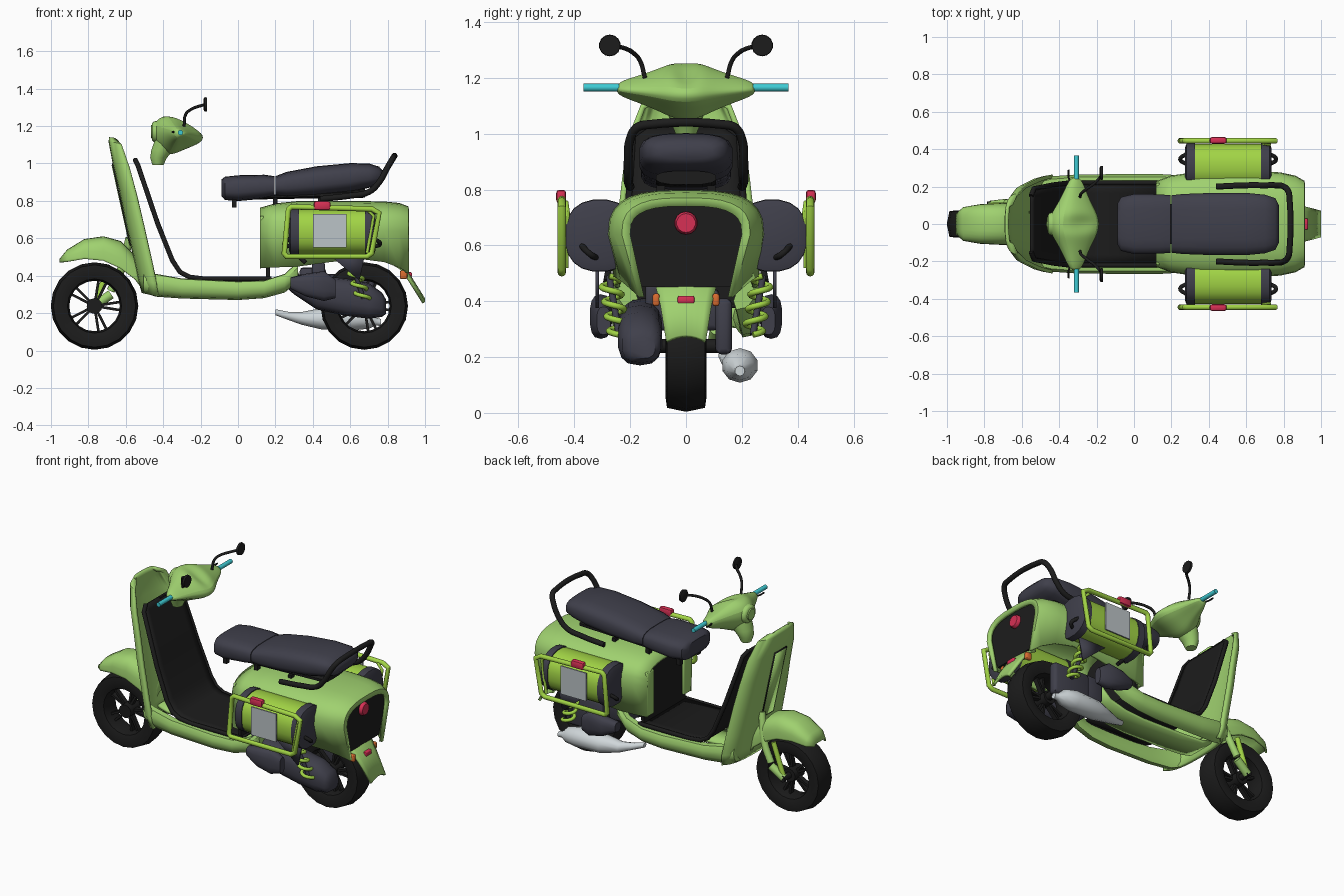
import bpy, bmesh, math
from math import sin, cos, pi, radians
from mathutils import Vector, Matrix

cube = bpy.data.objects.get("Cube")
if cube:
    bpy.data.objects.remove(cube, do_unlink=True)


def material(name, rgb):
    m = bpy.data.materials.new(name)
    m.use_nodes = True
    m.diffuse_color = (*rgb, 1)
    node = next(n for n in m.node_tree.nodes if n.type == 'BSDF_PRINCIPLED')
    node.inputs["Base Color"].default_value = (*rgb, 1)
    node.inputs["Roughness"].default_value = 0.6
    return m


GREEN = material("leaf green", (0.35, 0.64, 0.16))
LIME = material("lime", (0.36, 0.66, 0.06))
SLATE = material("dark slate", (0.05, 0.05, 0.07))
BLACK = material("black", (0.012, 0.012, 0.012))
CYAN = material("cyan", (0.05, 0.6, 0.66))
RED = material("red", (0.68, 0.03, 0.09))
ORANGE = material("orange", (0.7, 0.15, 0.03))
SILVER = material("silver", (0.63, 0.68, 0.7))
GREY = material("plate grey", (0.5, 0.55, 0.57))


def finish(name, bm, mat):
    bmesh.ops.recalc_face_normals(bm, faces=bm.faces)
    mesh = bpy.data.meshes.new(name)
    bm.to_mesh(mesh)
    bm.free()
    mesh.materials.append(mat)
    ob = bpy.data.objects.new(name, mesh)
    bpy.context.collection.objects.link(ob)
    return ob


def grid(name, rows, mat, loop=False, caps=False, wrap=False, thick=0):
    """Skin a list of point rows; optionally close rows, cap ends, thicken."""
    bm = bmesh.new()
    vs = [[bm.verts.new(p) for p in r] for r in rows]
    n = len(rows[0])
    pairs = list(zip(vs, vs[1:])) + ([(vs[-1], vs[0])] if wrap else [])
    for a, b in pairs:
        for i in range(n if loop else n - 1):
            j = (i + 1) % n
            bm.faces.new((a[i], a[j], b[j], b[i]))
    if caps:
        bm.faces.new(vs[0])
        bm.faces.new(vs[-1])
    ob = finish(name, bm, mat)
    if thick:
        mod = ob.modifiers.new("thickness", 'SOLIDIFY')
        mod.thickness = thick
        mod.offset = 0
    return ob


def oval(a, e):
    c, s = cos(a), sin(a)
    return math.copysign(abs(c) ** e, c), math.copysign(abs(s) ** e, s)


def loft(name, stations, mat, axis='x', n=14, e=0.75):
    """Stations: position on axis, two centre coordinates, two radii."""
    rows = []
    for t, c1, c2, r1, r2 in stations:
        ring = []
        for i in range(n):
            u, v = oval(2 * pi * (i + 0.5) / n, e)
            a, b = c1 + r1 * u, c2 + r2 * v
            ring.append({'x': (t, a, b), 'z': (a, b, t)}[axis])
        rows.append(ring)
    return grid(name, rows, mat, loop=True, caps=True)


def arch(x, lo, mid, hi, w, wb, e=0.7, n=14):
    pts = [(x, wb, lo)]
    for i in range(n + 1):
        u, v = oval(pi * i / n, e)
        pts.append((x, w * u, mid + (hi - mid) * abs(v)))
    return pts + [(x, -wb, lo)]


def lathe(name, profile, centre, mat, n=20):
    rows = [[(centre[0] + r * cos(2 * pi * k / n), centre[1] + y, centre[2] + r * sin(2 * pi * k / n))
             for r, y in profile] for k in range(n)]
    return grid(name, rows, mat, loop=True, wrap=True)


def box(name, centre, size, mat, bevel=0, rot=0):
    bm = bmesh.new()
    bmesh.ops.create_cube(bm, size=1, matrix=Matrix.Translation(centre) @ Matrix.Rotation(rot, 4, 'Y')
                          @ Matrix.Diagonal((*size, 1)))
    if bevel:
        bmesh.ops.bevel(bm, geom=bm.edges[:], offset=bevel, segments=2, affect='EDGES', profile=0.5)
    return finish(name, bm, mat)


def tube(name, pts, r, mat, closed=False, smooth=True):
    cu = bpy.data.curves.new(name, 'CURVE')
    cu.dimensions = '3D'
    cu.bevel_depth, cu.bevel_resolution, cu.use_fill_caps = r, 4, True
    cu.resolution_u = 5
    sp = cu.splines.new('BEZIER' if smooth else 'POLY')
    if smooth:
        sp.bezier_points.add(len(pts) - 1)
        for bp, p in zip(sp.bezier_points, pts):
            bp.co, bp.handle_left_type, bp.handle_right_type = p, 'AUTO', 'AUTO'
    else:
        sp.points.add(len(pts) - 1)
        for q, p in zip(sp.points, pts):
            q.co = (*p, 1)
    sp.use_cyclic_u = closed
    path_ob = bpy.data.objects.new(name + "_path", cu)
    bpy.context.collection.objects.link(path_ob)
    bpy.context.view_layer.update()
    bm = bmesh.new()
    bm.from_mesh(path_ob.to_mesh())
    bpy.data.objects.remove(path_ob, do_unlink=True)
    bmesh.ops.remove_doubles(bm, verts=bm.verts, dist=1e-5)
    return finish(name, bm, mat)


# Wheels: tyre, hub and paired spokes
for tag, wx in (("front", -0.767), ("rear", 0.675)):
    c = (wx, 0, 0.238)
    lathe(tag + "_tyre", [(0.234, 0), (0.22, 0.068), (0.185, 0.073), (0.145, 0.06), (0.135, 0),
                          (0.145, -0.06), (0.185, -0.073), (0.22, -0.068)], c, BLACK)
    lathe(tag + "_hub", [(0.042, 0.05), (0.042, -0.05), (0.005, -0.05), (0.005, 0.05)], c, BLACK, 12)
    for k in range(5):
        for d in (-0.16, 0.16):
            a = 2 * pi * k / 5 + d
            box(tag + "_spoke", (wx + 0.09 * cos(a), 0, c[2] + 0.09 * sin(a)), (0.11, 0.03, 0.014), BLACK, rot=-a)

# Front fender and single-sided fork
grid("front_fender", [arch(x, lo, lo + 0.01, hi, w, w) for x, lo, hi, w in (
    (-0.95, .47, .485, .05), (-0.91, .475, .535, .085), (-0.82, .49, .59, .1), (-0.72, .48, .605, .105),
    (-0.63, .44, .58, .105), (-0.55, .38, .5, .1), (-0.52, .34, .44, .09))], GREEN, thick=0.012)
tube("fork_leg", [(-0.58, 0.06, 0.6), (-0.63, 0.1, 0.42), (-0.68, 0.11, 0.32)], 0.022, GREEN)
tube("fork_link", [(-0.68, 0.11, 0.3), (-0.765, 0.1, 0.24)], 0.025, GREEN, smooth=False)
tube("fork_damper", [(-0.69, 0.1, 0.45), (-0.765, 0.1, 0.24)], 0.016, LIME, smooth=False)
tube("front_axle", [(-0.765, -0.05, 0.24), (-0.765, 0.12, 0.24)], 0.02, BLACK, smooth=False)

# Leg shield with outlined centre panel
shield = []
for z, w, xf, depth in ((1.14, .1, -.68, .03), (1.115, .155, -.682, .06), (1.0, .2, -.66, .08), (.85, .22, -.625, .085),
                        (.7, .237, -.595, .09), (.5, .25, -.55, .09), (.38, .255, -.525, .09), (.31, .24, -.505, .08)):
    shield.append([(xf + depth * abs(t / 8) ** 2.6, w * sin(t / 8 * pi / 2), z - .02 * abs(t / 8) ** 3) for t in range(-8, 9)])
grid("leg_shield", shield, GREEN, thick=0.02)
for name, w, top, low, off, mat in (("panel_outline", .06, 1.0, .56, -.012, BLACK), ("panel_cover", .053, .992, .568, -.015, GREEN)):
    grid(name, [[(-.66 + (1 - z) * .22 + off, y, z) for y in (-w, w)] for z in (top, low)], mat, thick=0.006)

# Black inner panel running down into the footboard
path = [(-.55, 1.02, .15), (-.535, .99, .19), (-.43, .68, .21), (-.35, .48, .22), (-.31, .42, .22), (-.26, .393, .22),
        (-.18, .383, .22), (.18, .383, .22)]
grid("footboard_panel", [[(x, w * k / 4, z) for k in range(-4, 5)] for x, z, w in path], BLACK, thick=0.014)
for s in (-1, 1):
    tube("panel_rim", [(x, s * w, z) for x, z, w in path], 0.013, BLACK, smooth=False)

# Floor rails and central belly strip
belly = ((-.505, .31, .42, .235), (-.44, .288, .41, .25), (-.3, .278, .385, .26), (0, .27, .37, .262),
         (.14, .28, .375, .262), (.25, .31, .41, .255), (.32, .37, .475, .24))
for s in (-1, 1):
    grid("floor_rail", [[(x, s * (w + d), lo + (hi - lo) * k) for d, k in
                         ((-.045, 1), (-.01, .97), (.005, .7), (0, .35), (-.02, .08), (-.06, 0), (-.07, .3))]
                        for x, lo, hi, w in belly], GREEN, loop=True, caps=True)
grid("belly_strip", [[(x, y, lo + .05) for y in (-.09, 0, .09)] for x, lo, hi, w in belly], GREEN, thick=0.02)

# Rear bodywork, open behind and below, its rear rim turned inwards
grid("rear_body", [arch(x, lo, .64, hi, w, wb) for x, lo, hi, w, wb in (
    (.12, .44, .755, .22, .215), (.2, .445, .778, .25, .235), (.32, .45, .79, .268, .245), (.5, .475, .79, .275, .25),
    (.66, .49, .79, .275, .25), (.78, .475, .788, .267, .225), (.86, .445, .78, .25, .19), (.905, .415, .765, .225, .165),
    (.905, .415, .74, .2, .15))], GREEN, thick=0.018)
for name, x, w, wb, lo, hi in (("rear_inner_panel", .865, .225, .165, .45, .75), ("front_inner_panel", .15, .22, .21, .39, .755)):
    ring = arch(x, lo, .64, hi, w, wb)
    grid(name, [ring, [(x + .02, y, z) for _, y, z in ring]], BLACK, loop=True, caps=True)
for s in (-1, 1):
    box("body_front_wall", (.128, s * .185, .58), (.02, .07, .28), GREEN, .006)
grid("rear_lip", [[(x, k / 4 * w, z - .02 * (k / 4) ** 2) for k in range(-4, 5)] for x, z, w in (
    (.82, .49, .1), (.87, .46, .105), (.915, .4, .09), (.993, .275, .07))], GREEN, thick=0.016)

# Lamps
loft("tail_lamp", [(.87, 0, .68, .042, .042), (.895, 0, .68, .041, .041), (.907, 0, .68, .034, .034)], RED, e=1)
box("stop_lamp", (.915, 0, .405), (.03, .06, .028), RED, .006)
for s in (-1, 1):
    tube("indicator_stalk", [(.9, 0, .405), (.885, s * .1, .405)], .008, BLACK, smooth=False)
    box("indicator", (.885, s * .107, .405), (.04, .025, .045), ORANGE, .008)

# Two-part seat on a black base
loft("seat_front", [(-.088, 0, .87, .11, .045), (-.07, 0, .867, .145, .062), (0, 0, .868, .162, .069),
                    (.14, 0, .876, .16, .064), (.196, 0, .877, .155, .055)], SLATE, n=18, e=.6)
loft("seat_rear", [(.2, 0, .88, .155, .052), (.26, 0, .887, .162, .068), (.42, 0, .906, .168, .079),
                   (.6, 0, .925, .168, .077), (.7, 0, .935, .158, .065), (.755, 0, .935, .14, .048),
                   (.775, 0, .935, .1, .025)], SLATE, n=18, e=.65)
loft("seat_base", [(-.05, 0, .815, .09, .012), (.2, 0, .822, .11, .012), (.68, 0, .842, .11, .025)], BLACK)
for x in (-.02, .2, .44):
    for s in (-1, 1):
        box("seat_foot", (x, s * .09, .79), (.025, .03, .05), BLACK)

# Grab rail
half = [(.44, .2, .81), (.6, .207, .828), (.7, .207, .848), (.755, .207, .9), (.8, .2, .98), (.825, .175, 1.022), (.832, .13, 1.033)]
tube("grab_rail", half + [(x, -y, z) for x, y, z in reversed(half)], .016, BLACK)

# Handlebar head: one side profile shrinking towards each grip, dished in the middle and smoothed
profile = [(-.47, 1.215), (-.385, 1.278), (-.28, 1.24), (-.18, 1.165), (-.18, 1.11), (-.3, 1.07), (-.37, 1.03), (-.45, 1.1)]
rows = []
for y, f in ((-.255, .2), (-.17, .45), (-.1, .7), (-.05, .92), (0, 1), (.05, .92), (.1, .7), (.17, .45), (.255, .2)):
    rows.append([(-.31 + (x + .31) * f, y, 1.163 + (z - 1.163) * f) for x, z in profile])
rows[4][2] = (-.27, 0, 1.18)
head = grid("handlebar_head", rows, GREEN, loop=True, caps=True)
head.modifiers.new("smoothing", 'SUBSURF').levels = 2
loft("steering_neck", [(.992, -.428, 0, .03, .035), (1.03, -.425, 0, .045, .05), (1.07, -.405, 0, .06, .065),
                       (1.14, -.37, 0, .07, .08)], GREEN, axis='z', n=18, e=1)
loft("headlight_bezel", [(-.46, 0, 1.17, .048, .045), (-.45, 0, 1.17, .06, .055), (-.39, 0, 1.17, .07, .065)], GREEN, n=18, e=1)
loft("headlight_lens", [(-.466, 0, 1.17, .036, .034), (-.455, 0, 1.17, .04, .038)], GREEN, n=18, e=1)
for s in (-1, 1):
    tube("grip", [(-.308, s * .24, 1.165), (-.308, s * .367, 1.165)], .014, CYAN, smooth=False)
    tube("brake_lever", [(-.3, s * .2, 1.165), (-.345, s * .235, 1.168), (-.35, s * .29, 1.168)], .005, BLACK)
    tube("mirror_arm", [(-.288, s * .147, 1.2), (-.28, s * .165, 1.262), (-.25, s * .19, 1.29), (-.215, s * .215, 1.304),
                        (-.18, s * .25, 1.314)], .008, BLACK)
    loft("mirror", [(-.185, s * .273, 1.316, .028, .028), (-.178, s * .273, 1.316, .039, .039),
                    (-.165, s * .273, 1.316, .037, .037)], BLACK, e=1)

# Panniers with frames, plates and reflectors
for s in (-1, 1):
    cy, cz = s * .308, .635
    loft("bag_drum", [(.32, cy, cz, .122, .124), (.69, cy, cz, .122, .124)], LIME, n=20, e=.85)
    for x, d in ((.327, -1), (.68, 1)):
        loft("bag_end", [(x, cy, cz, .127, .13), (x + d * .045, cy, cz, .126, .128), (x + d * .055, cy, cz, .1, .1)],
             SLATE, n=20, e=.85)
        tube("bag_handle", [(x + d * .045, s * .32, .555), (x + d * .08, s * .345, .57), (x + d * .045, s * .375, .6)], .011, BLACK)
    loop = [(.285, .768), (.715, .757), (.755, .735), (.715, .52), (.69, .503), (.26, .503), (.247, .52), (.27, .755)]
    tube("bag_frame", [(x, s * .445, z) for x, z in loop], .015, LIME, closed=True, smooth=False)
    tube("frame_brace", [(.69, s * .43, .755), (.725, s * .425, .72), (.69, s * .43, .52)], .009, LIME, smooth=False)
    box("plate", (.49, s * .438, .64), (.18, .008, .18), GREY)
    box("reflector", (.45, s * .447, .775), (.09, .036, .048), RED, .012)
    # Bracket, coil spring and damper below each bag
    grid("bag_bracket", [[(.48, s * .318, .52), (.68, s * .318, .52)], [(.63, s * .318, .39), (.65, s * .318, .375)]], SLATE, thick=.012)
    tube("bracket_bar", [(.28, s * .27, .55), (.36, s * .285, .47)], .012, BLACK, smooth=False)
    loft("lower_side_cover", [(.28, s * .29, .36, .03, .03), (.36, s * .305, .35, .04, .06), (.46, s * .305, .345, .04, .08),
                              (.52, s * .295, .33, .025, .05)], SLATE)
    lower, upper = Vector((.67, s * .24, .28)), Vector((.6, s * .275, .49))
    coil = [lower.lerp(upper, i / 48) + Vector((cos(i * pi / 6), s * sin(i * pi / 6), 0)) * .034 for i in range(49)]
    tube("coil_spring", coil, .011, LIME, smooth=False)
    tube("damper_rod", [lower, upper], .012, SLATE, smooth=False)

# Engine case, mounts and exhaust
loft("engine_case", [(.22, -.15, .385, .03, .015), (.3, -.15, .355, .07, .055), (.42, -.165, .31, .08, .09),
                     (.58, -.165, .285, .08, .1), (.7, -.165, .265, .08, .095), (.77, -.16, .245, .07, .065),
                     (.79, -.155, .235, .045, .04)], SLATE)
box("engine_block", (.4, 0, .37), (.14, .24, .15), SLATE, .02)
box("swing_arm", (.6, .135, .31), (.26, .06, .2), SLATE, .02)
box("engine_mount", (.43, -.12, .42), (.07, .05, .1), SLATE, .01)
tube("rear_axle", [(.68, -.12, .24), (.68, .15, .24)], .025, BLACK, smooth=False)
loft("muffler", [(.2, .13, .205, .014, .016), (.27, .15, .185, .025, .022), (.34, .175, .172, .038, .034),
                 (.45, .19, .17, .062, .058), (.62, .193, .17, .066, .062), (.7, .193, .165, .05, .048),
                 (.735, .193, .155, .022, .022), (.765, .193, .15, .018, .018)], SILVER, n=10, e=1)

# Smooth shading with crisp edges
bpy.ops.object.select_all(action='DESELECT')
for ob in bpy.context.scene.objects:
    if ob.type == 'MESH':
        ob.select_set(True)
        bpy.context.view_layer.objects.active = ob
bpy.ops.object.shade_smooth_by_angle(angle=radians(45))
